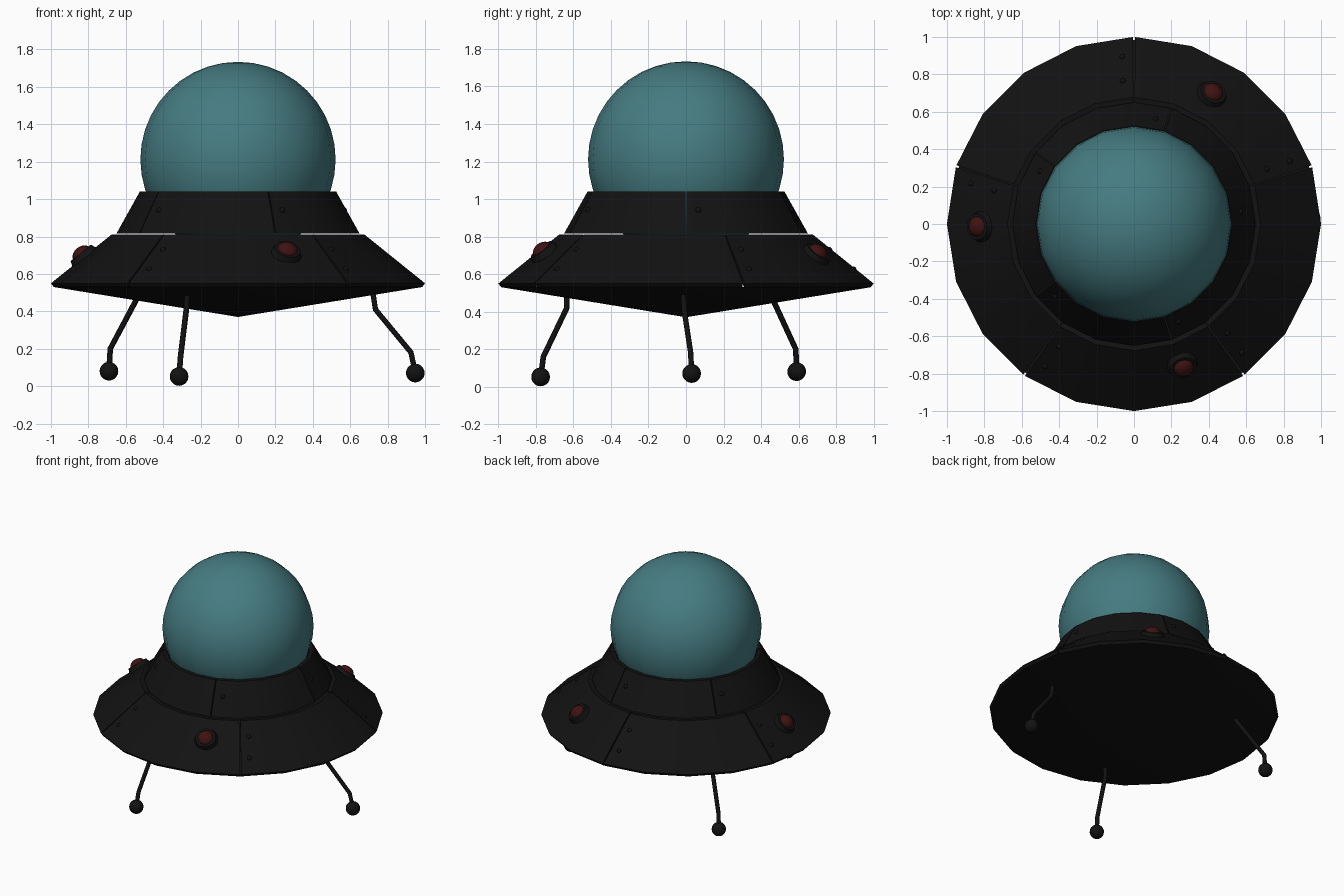
import bpy, bmesh
from math import sin, cos, radians
from mathutils import Vector

if "Cube" in bpy.data.objects:
    bpy.data.objects.remove(bpy.data.objects["Cube"])


def material(name, rgb):
    m = bpy.data.materials.new(name)
    m.diffuse_color = (*rgb, 1)
    m.use_nodes = True
    m.node_tree.nodes["Principled BSDF"].inputs["Base Color"].default_value = m.diffuse_color
    return m


BLACK = material("black_metal", (0.006, 0.006, 0.006))
TEAL = material("teal_glass", (0.06, 0.2, 0.22))
RED = material("red_lamp", (0.05, 0.006, 0.006))


def finish(ob, name, mat, angle=35):
    ob.name = name
    ob.data.materials.append(mat)
    bpy.ops.object.select_all(action='DESELECT')
    ob.select_set(True)
    bpy.context.view_layer.objects.active = ob
    bpy.ops.object.shade_smooth_by_angle(angle=radians(angle))
    return ob


def from_bmesh(bm, name, mat):
    bmesh.ops.recalc_face_normals(bm, faces=bm.faces)
    me = bpy.data.meshes.new(name)
    bm.to_mesh(me)
    bm.free()
    ob = bpy.data.objects.new(name, me)
    bpy.context.collection.objects.link(ob)
    return finish(ob, name, mat)


def panel_ring(name, profile, first_seam, gap=0.3):
    """Five curved plates of four facets each, with narrow seams between."""
    bm = bmesh.new()
    for p in range(5):
        a0 = first_seam + 72 * p
        angles = [a0 + gap, a0 + 18, a0 + 36, a0 + 54, a0 + 72 - gap]
        rows = [[bm.verts.new((r * cos(radians(a)), r * sin(radians(a)), z))
                 for r, z in profile] for a in angles]
        n = len(profile)
        for u, v in zip(rows, rows[1:]):
            for i in range(n):
                j = (i + 1) % n
                bm.faces.new((u[i], u[j], v[j], v[i]))
        bm.faces.new(rows[0])
        bm.faces.new(rows[-1])
    return from_bmesh(bm, name, BLACK)


def on_slope(profile, r, angle):
    """Point and outward direction on the sloping outer face of a ring."""
    (r0, z0), (r1, z1) = profile[:2]
    z = z0 + (z1 - z0) * (r - r0) / (r1 - r0)
    a = radians(angle)
    off = (angle + 9) % 18 - 9          # distance from nearest facet corner
    k = cos(radians(9)) / cos(radians(9 - abs(off)))
    nrm = Vector((cos(a) * (z0 - z1), sin(a) * (z0 - z1), r1 - r0)).normalized()
    return Vector((r * k * cos(a), r * k * sin(a), z)), nrm


def ball(name, loc, radius, mat, seg=16, rings=10, scale=(1, 1, 1), direction=None):
    bpy.ops.mesh.primitive_uv_sphere_add(segments=seg, ring_count=rings,
                                         radius=radius, location=loc)
    ob = finish(bpy.context.object, name, mat, 60)
    ob.scale = scale
    if direction:
        ob.rotation_euler = direction.to_track_quat('Z', 'Y').to_euler()
    return ob


# Hull: skirt plates, collar plates and shallow conical underside
SKIRT = [(0.677, 0.81), (1.0, 0.55), (0.985, 0.53), (0.64, 0.805)]
COLLAR = [(0.525, 1.04), (0.65, 0.816), (0.615, 0.816), (0.495, 1.04)]
panel_ring("skirt_panels", SKIRT, 18)
panel_ring("collar_panels", COLLAR, 0)
bm = bmesh.new()
bmesh.ops.create_cone(bm, cap_ends=True, segments=20, radius1=0, radius2=0.985, depth=0.16)
bmesh.ops.translate(bm, verts=bm.verts, vec=(0, 0, 0.45))
bmesh.ops.remove_doubles(bm, verts=bm.verts, dist=1e-4)
from_bmesh(bm, "underside", BLACK)

# Glass dome
ball("glass_dome", (0, 0, 1.212), 0.522, TEAL, 20, 20)

# Signal lamps on raised collars
for i, (a, r) in enumerate([(59, 0.815), (181, 0.825), (-71, 0.80)]):
    p, n = on_slope(SKIRT, r, a)
    bpy.ops.mesh.primitive_cone_add(vertices=20, radius1=0.085, radius2=0.07, depth=0.04,
                                    location=p + n * 0.008,
                                    rotation=n.to_track_quat('Z', 'Y').to_euler())
    finish(bpy.context.object, f"lamp_base_{i}", BLACK)
    ball(f"lamp_{i}", p + n * 0.018, 0.056, RED, scale=(1, 1, 0.75), direction=n)

# Rivets beside every seam
for i in range(5):
    spots = [(SKIRT, 0.775, 22.5 + 72 * i), (SKIRT, 0.905, 22 + 72 * i),
             (COLLAR, 0.58, 6.5 + 72 * i)]
    for k, (prof, r, a) in enumerate(spots):
        p, n = on_slope(prof, r, a)
        ball(f"rivet_{i}_{k}", p, 0.016, BLACK, 8, 6, (1, 1, 0.8), n)

# Bent legs with ball feet
LEGS = [
    [(-.27, -.635, .52), (-.275, -.635, .42), (-.307, -.76, .16), (-.315, -.775, .052)],
    [(.718, -.015, .52), (.735, -.01, .41), (.925, .025, .18), (.948, .03, .07)],
    [(-.525, .445, .5), (-.55, .47, .45), (-.683, .585, .2), (-.69, .59, .08)],
]
for i, pts in enumerate(LEGS):
    cu = bpy.data.curves.new(f"leg_{i}", 'CURVE')
    cu.dimensions = '3D'
    cu.bevel_depth = 0.015
    cu.bevel_resolution = 2
    cu.use_fill_caps = True
    sp = cu.splines.new('POLY')
    sp.points.add(len(pts) - 1)
    for q, c in zip(sp.points, pts):
        q.co = (*c, 1)
    cu.materials.append(BLACK)
    bpy.context.collection.objects.link(bpy.data.objects.new(f"leg_{i}", cu))
    ball(f"foot_{i}", pts[-1], 0.05, BLACK)
